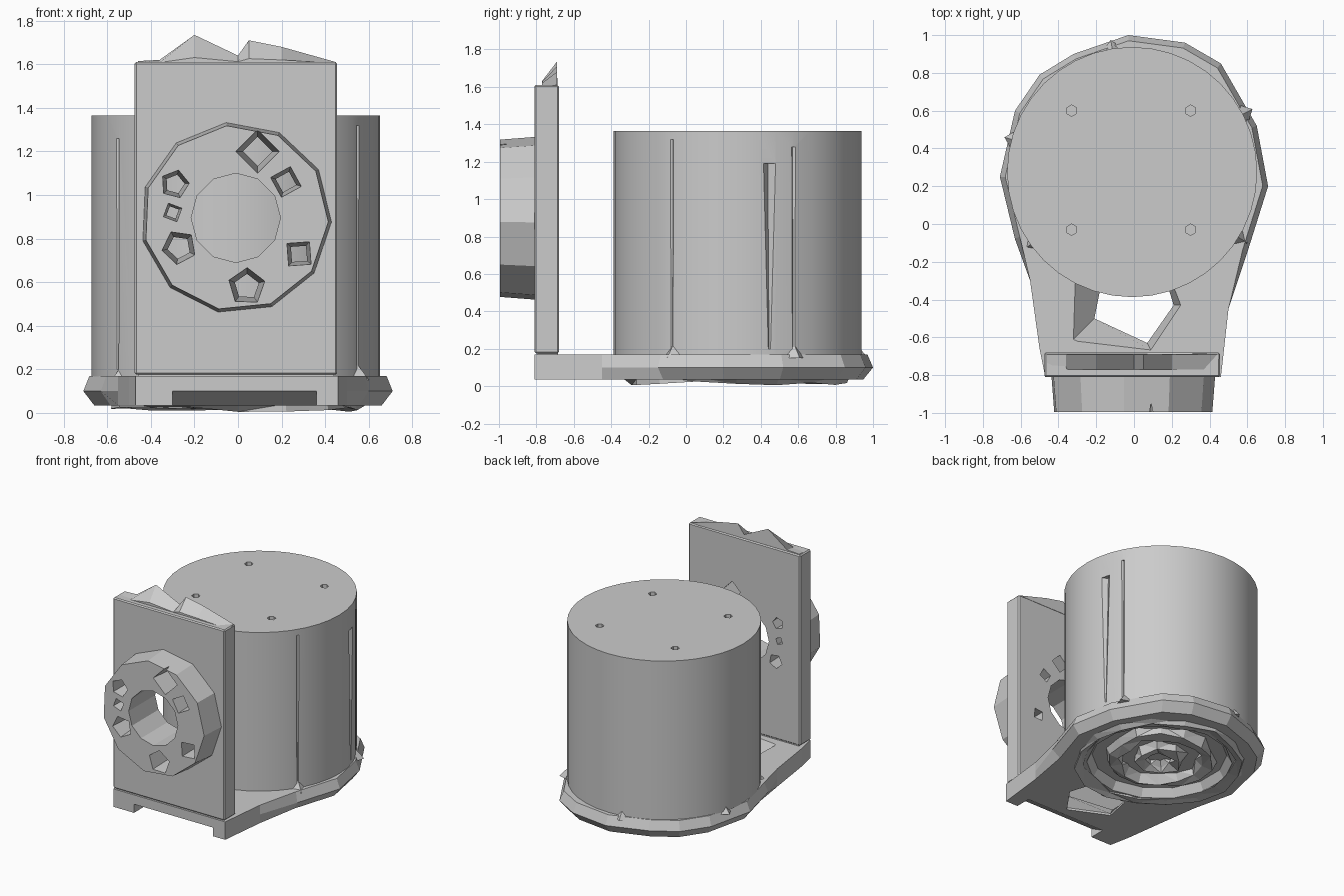
import bpy, bmesh, math, random
from mathutils import Matrix, Vector

random.seed(4)
cube = bpy.data.objects.get("Cube")
if cube:
    bpy.data.objects.remove(cube, do_unlink=True)

grey = bpy.data.materials.new("plain grey")
grey.use_nodes = True
COLOUR = (0.6, 0.6, 0.6, 1)
grey.diffuse_color = COLOUR
grey.node_tree.nodes["Principled BSDF"].inputs["Base Color"].default_value = COLOUR


def finish(name, bm):
    bmesh.ops.recalc_face_normals(bm, faces=bm.faces)
    mesh = bpy.data.meshes.new(name)
    bm.to_mesh(mesh)
    bm.free()
    mesh.materials.append(grey)
    ob = bpy.data.objects.new(name, mesh)
    bpy.context.collection.objects.link(ob)
    return ob


def loft(name, rings):
    """Skin a closed solid through equal-length rings of points."""
    bm = bmesh.new()
    rows = [[bm.verts.new(p) for p in ring] for ring in rings]
    n = len(rows[0])
    for a, b in zip(rows, rows[1:]):
        for i in range(n):
            j = (i + 1) % n
            bm.faces.new((a[i], a[j], b[j], b[i]))
    bm.faces.new(rows[0])
    bm.faces.new(rows[-1])
    return finish(name, bm)


def cylinder(name, centre, r1, depth, sides, axis="z", r2=None, turn=0):
    bm = bmesh.new()
    rot = Matrix.Rotation(math.pi / 2, 4, "X") if axis == "y" else Matrix()
    mat = Matrix.Translation(centre) @ rot @ Matrix.Rotation(turn, 4, "Z")
    bmesh.ops.create_cone(bm, cap_ends=True, segments=sides, radius1=r1,
                          radius2=r1 if r2 is None else r2, depth=depth, matrix=mat)
    return finish(name, bm)


def box(name, centre, size, bevel=0):
    bm = bmesh.new()
    bmesh.ops.create_cube(bm, size=1, matrix=Matrix.Translation(centre)
                          @ Matrix.Diagonal((*size, 1)))
    if bevel:
        bmesh.ops.bevel(bm, geom=bm.edges[:], offset=bevel, segments=1, affect="EDGES")
    return finish(name, bm)


def rough_ring(name, centre, profile, sides, amount):
    """Faceted ring swept from (radius, z) points, with shaken vertices."""
    bm = bmesh.new()
    rows = []
    for i in range(sides):
        a = math.tau * i / sides
        row = []
        for r, z in profile:
            r += random.uniform(-amount, amount)
            z = max(0, z + random.uniform(-amount, amount) * 0.5)
            row.append(bm.verts.new((centre[0] + r * math.cos(a),
                                     centre[1] + r * math.sin(a), z)))
        rows.append(row)
    n = len(profile)
    for i in range(sides):
        a, b = rows[i], rows[(i + 1) % sides]
        for k in range(n):
            m = (k + 1) % n
            bm.faces.new((a[k], a[m], b[m], b[k]))
    bmesh.ops.triangulate(bm, faces=bm.faces)
    return finish(name, bm)


def cut(target, cutters):
    """Subtract each cutter, then remove it."""
    for c in cutters:
        c.hide_render = True
        mod = target.modifiers.new("cut", "BOOLEAN")
        mod.operation = "DIFFERENCE"
        mod.solver = "EXACT"
        mod.object = c
        bpy.context.view_layer.objects.active = target
        bpy.ops.object.modifier_apply(modifier=mod.name)
        bpy.data.objects.remove(c, do_unlink=True)


def smooth(ob, degrees=30):
    bpy.ops.object.select_all(action="DESELECT")
    ob.select_set(True)
    bpy.context.view_layer.objects.active = ob
    bpy.ops.object.shade_smooth_by_angle(angle=math.radians(degrees))


# Base: irregular keyhole outline with a bulging edge
outline = [(-0.71, 0.25), (-0.63, 0.6), (-0.5, 0.79), (-0.32, 0.9), (-0.03, 1.0),
           (0.27, 0.96), (0.46, 0.85), (0.65, 0.52), (0.71, 0.2), (0.6, -0.15),
           (0.5, -0.45), (0.46, -0.81), (-0.47, -0.81), (-0.5, -0.66),
           (-0.55, -0.3), (-0.63, -0.08)]


def base_ring(scale, z):
    ring = []
    for x, y in outline:
        s = scale if y > -0.2 else 1
        ring.append((x * s, 0.25 + (y - 0.25) * s, z))
    return ring


base = loft("base", [base_ring(0.93, 0.035), base_ring(1, 0.1), base_ring(0.96, 0.17)])

# Opening with a sloping rim, round recess below, undercut at the front
window_low = [(-0.21, -0.5), (-0.17, -0.3), (0.17, -0.3), (0.21, -0.43), (0.07, -0.63)]
window_top = [(-0.33, -0.62), (-0.32, -0.3), (0.2, -0.3), (0.25, -0.43), (0.09, -0.67)]
wedge = [(-0.9, 0.0), (-0.9, 0.1), (-0.81, 0.1), (-0.68, 0.03), (-0.68, 0.0)]
cut(base, [loft("window_cutter", [[(x, y, -0.1) for x, y in window_low],
                                  [(x, y, 0.05) for x, y in window_low],
                                  [(x, y, 0.18) for x, y in window_top]]),
           cylinder("recess_cutter", (0, 0.27, 0.03), 0.54, 0.13, 14, r2=0.46),
           loft("undercut", [[(x, y, z) for y, z in wedge] for x in (-0.3, 0.36)])])

# Rough lip and ridges inside the recess
rough_ring("underside_lip", (0, 0.27),
           [(0.54, 0.08), (0.6, 0.05), (0.57, 0.015), (0.5, 0.03)], 16, 0.025)
rough_ring("recess_ring", (0, 0.27),
           [(0.27, 0.11), (0.38, 0.11), (0.35, 0.035), (0.28, 0.04)], 14, 0.03)
rough_ring("recess_hub", (0, 0.27),
           [(0.08, 0.11), (0.19, 0.11), (0.16, 0.04), (0.09, 0.05)], 8, 0.03)

# Drum with four screw holes and narrow tapering splits in its side
drum = cylinder("drum", (-0.01, 0.275, 0.765), 0.662, 1.2, 40)
holes = [cylinder("screw_cutter", (x, y, 1.35), 0.03, 0.16, 6)
         for x in (-0.33, 0.3) for y in (-0.03, 0.6)]
splits = []
for angle, low, high, width in ((15, 0.2, 1.19, 0.035), (27, 0.2, 1.28, 0.012),
                                (-32, 0.2, 1.32, 0.012), (215, 0.2, 1.26, 0.012)):
    a = math.radians(angle)
    splits.append(cylinder("split_cutter", (-0.01 + 0.662 * math.cos(a),
                           0.275 + 0.662 * math.sin(a), (low + high) / 2),
                           0.008, high - low, 4, r2=width, turn=a))
cut(drum, holes + splits)
smooth(drum)

# Chips round the foot of the drum
for i, angle in enumerate((28, 100, 165, 215, 328)):
    a = math.radians(angle)
    cylinder(f"foot_chip_{i + 1}", (0.63 * math.cos(a), 0.275 + 0.63 * math.sin(a), 0.19),
             0.08, 0.08, 4, r2=0.01, turn=a)

# Upright plate and the step below it
plate = box("upright_plate", (-0.01, -0.745, 0.893), (0.93, 0.13, 1.435), 0.008)
box("plate_step", (-0.01, -0.74, 0.17), (0.9, 0.11, 0.04))

# Front ring
ring = cylinder("front_ring", (-0.01, -0.9, 0.895), 0.44, 0.19, 11, "y", r2=0.425, turn=0.1)

# Central bore and torn bolt holes through ring and plate
bolts = [(0.09, 1.2, 0.075), (-0.29, 1.05, 0.05), (-0.3, 0.92, 0.035), (-0.27, 0.76, 0.06),
         (0.28, 0.73, 0.055), (0.04, 0.58, 0.065), (0.22, 1.06, 0.055)]
for part in (plate, ring):
    cutters = [cylinder("bore_cutter", (-0.01, -0.8, 0.895), 0.205, 0.6, 12, "y")]
    for k, (x, z, r) in enumerate(bolts):
        cutters.append(cylinder("bolt_cutter", (x, -0.83, z), r * 0.85, 0.36, 4 + k % 2,
                                "y", r2=r * 1.35, turn=k))
    cut(part, cutters)

# Jagged crest along the top of the plate
peaks = [(-0.46, 1.615), (-0.36, 1.62), (-0.2, 1.735), (0, 1.64), (0.05, 1.71),
         (0.2, 1.68), (0.45, 1.61)]
front = [(x, -0.77, 1.605 + (z - 1.605) * 0.2) for x, z in peaks]
back = [(x, -0.69, z) for x, z in peaks]
floor = [(0.45, 1.58), (-0.46, 1.58)]
loft("plate_crest", [front + [(x, -0.77, z) for x, z in floor],
                     back + [(x, -0.685, z) for x, z in floor]])
